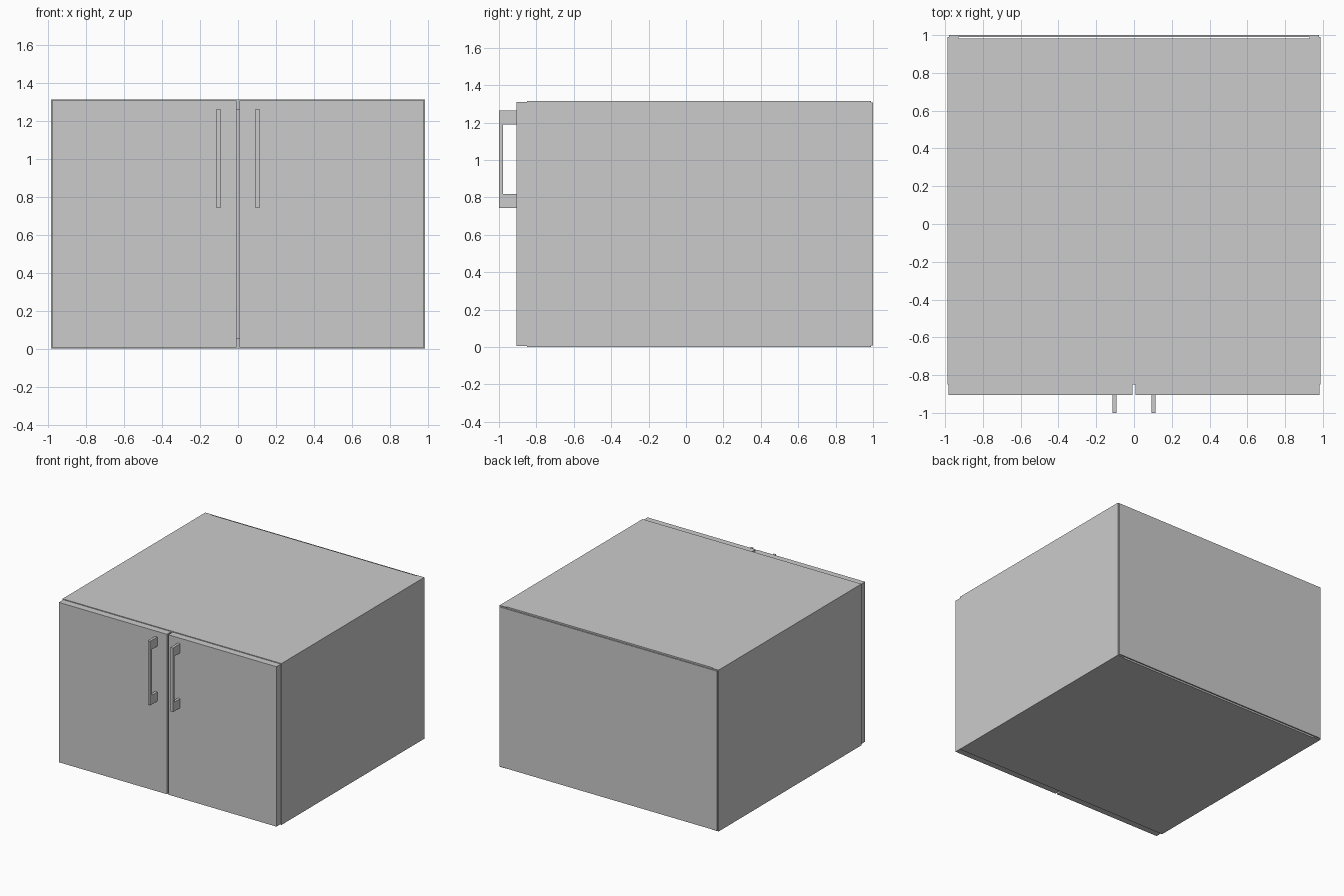
import bpy
import bmesh

if "Cube" in bpy.data.objects:
    bpy.data.objects.remove(bpy.data.objects["Cube"])


def mesh_object(name, bm):
    bmesh.ops.recalc_face_normals(bm, faces=bm.faces)
    mesh = bpy.data.meshes.new(name)
    bm.to_mesh(mesh)
    bm.free()
    obj = bpy.data.objects.new(name, mesh)
    bpy.context.collection.objects.link(obj)
    return obj


def box(name, x, y, z):
    """Panel from (min, max) ranges on each axis."""
    bm = bmesh.new()
    bmesh.ops.create_cube(bm, size=1)
    for v in bm.verts:
        v.co = [sum(r) / 2 + c * (r[1] - r[0]) for r, c in zip((x, y, z), v.co)]
    return mesh_object(name, bm)


def extrude_yz(name, profile, x0, x1):
    """Extrude a closed y-z profile along x."""
    bm = bmesh.new()
    face = bm.faces.new([bm.verts.new((x0, y, z)) for y, z in profile])
    new = bmesh.ops.extrude_face_region(bm, geom=[face])["geom"]
    verts = [g for g in new if isinstance(g, bmesh.types.BMVert)]
    bmesh.ops.translate(bm, verts=verts, vec=(x1 - x0, 0, 0))
    return mesh_object(name, bm)


HALF_W, INNER_W = 0.987, 0.928
HEIGHT, BOARD = 1.315, 0.057
FRONT, DOOR_FACE = -0.85, -0.906

# Carcass boards; top and bottom stop short of the back panel
for name, z0 in (("bottom_board", 0), ("top_board", HEIGHT - BOARD)):
    box(name, (-INNER_W, INNER_W), (FRONT, 0.981), (z0, z0 + BOARD))

# Thin back panel
box("back_panel", (-0.98, 0.98), (0.99, 1.0), (0.007, HEIGHT - 0.007))

# C-shaped handle outline, solid feet at both ends
handle_profile = [(DOOR_FACE, 0.742), (-1.0, 0.742), (-1.0, 1.265), (DOOR_FACE, 1.265),
                  (DOOR_FACE, 1.19), (-0.979, 1.19), (-0.979, 0.817), (DOOR_FACE, 0.817)]

# Side boards, doors and handles on both sides
for side, s in (("left", -1), ("right", 1)):
    def span(a, b):
        return tuple(sorted((s * a, s * b)))

    box(side + "_side_board", span(INNER_W, HALF_W), (FRONT, 0.99), (0, HEIGHT))
    box(side + "_door", span(0.007, 0.981), (DOOR_FACE, FRONT), (0.006, HEIGHT - 0.006))
    extrude_yz(side + "_handle", handle_profile, *span(0.092, 0.113))
